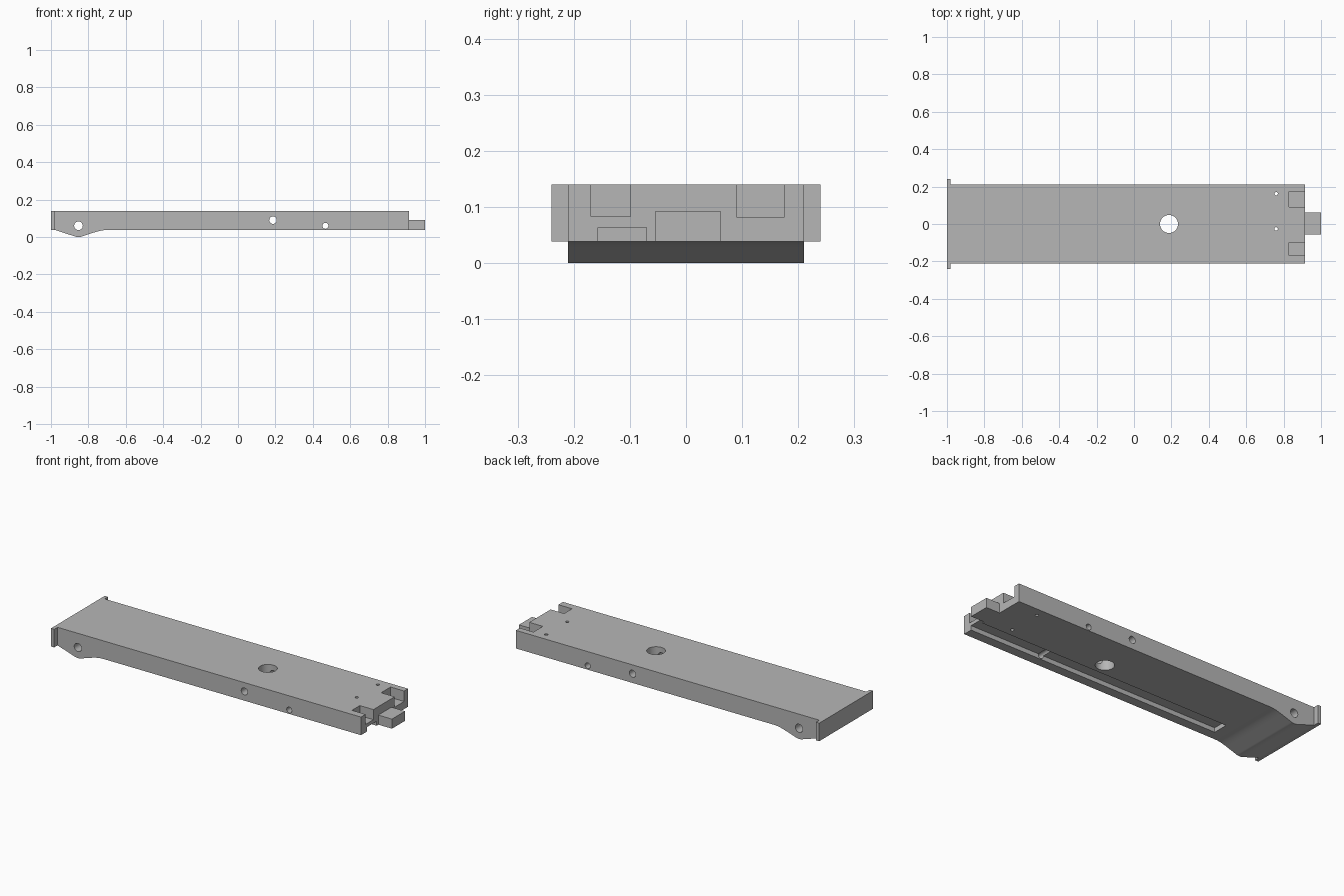
import bpy, bmesh, math
from mathutils import Matrix

cube = bpy.data.objects.get("Cube")
if cube:
    bpy.data.objects.remove(cube, do_unlink=True)

# One plain material for the whole part
GREY = (0.47, 0.47, 0.47, 1)
metal = bpy.data.materials.new("plain_grey")
metal.diffuse_color = GREY
metal.use_nodes = True
metal.node_tree.nodes["Principled BSDF"].inputs["Base Color"].default_value = GREY

BOTTOM, TOP, HALF = 0.038, 0.14, 0.21
END = 0.915


def finish(name, bm):
    bmesh.ops.recalc_face_normals(bm, faces=bm.faces)
    mesh = bpy.data.meshes.new(name)
    bm.to_mesh(mesh)
    bm.free()
    mesh.materials.append(metal)
    obj = bpy.data.objects.new(name, mesh)
    bpy.context.collection.objects.link(obj)
    return obj


def box(name, x, y, z):
    bm = bmesh.new()
    bmesh.ops.create_cube(bm, size=1)
    for v in bm.verts:
        for i, (lo, hi) in enumerate((x, y, z)):
            v.co[i] = hi if v.co[i] > 0 else lo
    return finish(name, bm)


def drill(name, centre, radius, axis):
    rot = Matrix.Rotation(math.pi / 2, 4, "X") if axis == "Y" else Matrix()
    bm = bmesh.new()
    bmesh.ops.create_cone(bm, cap_ends=True, segments=40, radius1=radius,
                          radius2=radius, depth=1,
                          matrix=Matrix.Translation(centre) @ rot)
    return finish(name, bm)


# Body: side profile with a rounded pivot lobe underneath, extruded across
PIVOT_X, PIVOT_Z, LOBE = -0.853, 0.06, 0.06
profile = [(-0.98, TOP), (-0.98, BOTTOM)]
for i in range(13):
    a = math.radians(252 + 3 * i)
    profile.append((PIVOT_X + LOBE * math.cos(a), PIVOT_Z + LOBE * math.sin(a)))
profile += [(-0.77, 0.024), (-0.755, 0.0285), (-0.74, 0.0325),
            (-0.725, 0.0355), (-0.71, 0.0373), (-0.695, BOTTOM),
            (END, BOTTOM), (END, TOP)]
bm = bmesh.new()
face = bm.faces.new([bm.verts.new((x, -HALF, z)) for x, z in profile])
new = bmesh.ops.extrude_face_region(bm, geom=[face])["geom"]
bmesh.ops.translate(bm, vec=(0, 2 * HALF, 0),
                    verts=[g for g in new if isinstance(g, bmesh.types.BMVert)])
body = finish("body", bm)

# Cutters: end notches, underside groove, cross holes and vertical holes
cutters = [
    box("notch_left", (0.83, 1.1), (0.091, 0.175), (0.081, 0.3)),
    box("notch_right", (0.83, 1.1), (-0.169, -0.099), (0.083, 0.3)),
    box("groove", (-0.65, 1.1), (-0.157, -0.07), (-0.1, 0.063)),
    drill("pivot_hole", (PIVOT_X, 0, PIVOT_Z), 0.023, "Y"),
    drill("middle_cross_hole", (0.187, 0, 0.09), 0.02, "Y"),
    drill("small_cross_hole", (0.467, 0, 0.06), 0.016, "Y"),
    drill("main_hole", (0.187, 0, 0.1), 0.048, "Z"),
    drill("pin_hole_left", (0.76, 0.162, 0.1), 0.009, "Z"),
    drill("pin_hole_right", (0.76, -0.026, 0.1), 0.009, "Z"),
]
bpy.context.view_layer.objects.active = body
for cutter in cutters:
    mod = body.modifiers.new(cutter.name, "BOOLEAN")
    mod.operation, mod.solver, mod.object = "DIFFERENCE", "EXACT", cutter
    bpy.ops.object.modifier_apply(modifier=mod.name)
    bpy.data.objects.remove(cutter, do_unlink=True)

# End plate and tongue
box("end_plate", (-1, -0.98), (-0.24, 0.24), (BOTTOM, TOP))
box("tongue", (END, 1), (-0.055, 0.062), (BOTTOM, 0.092))

bpy.ops.object.select_all(action="DESELECT")
body.select_set(True)
bpy.ops.object.shade_smooth_by_angle(angle=math.radians(30))
